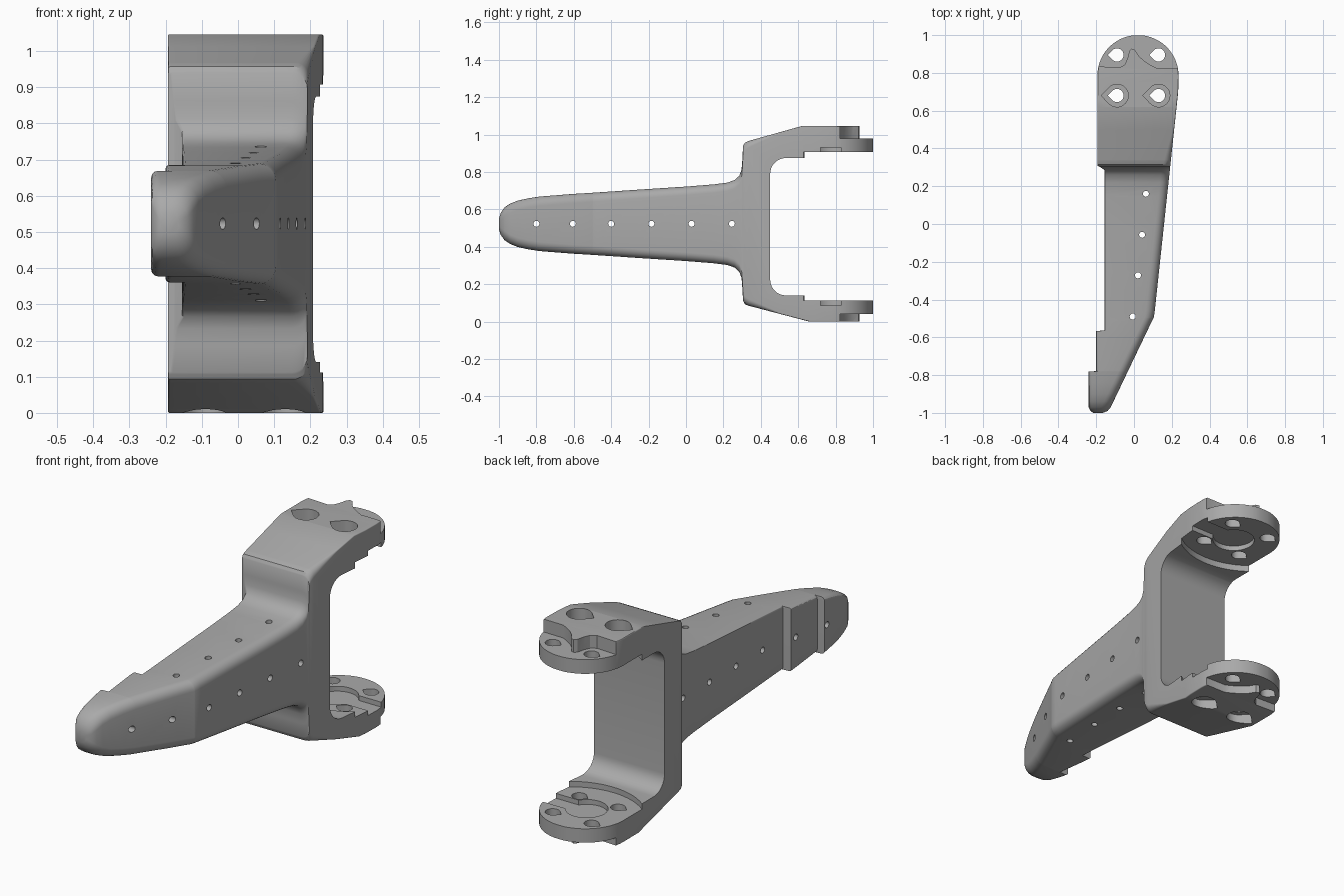
import bpy, bmesh, math
from mathutils import Vector

if "Cube" in bpy.data.objects:
    bpy.data.objects.remove(bpy.data.objects["Cube"])

MID = 0.523            # mirror height of the long arm
CX, CY, CR = 0.021, 0.785, 0.215   # round mounting flange, seen from above

grey = bpy.data.materials.new("plain_grey")
grey.diffuse_color = (0.40, 0.40, 0.40, 1)
grey.use_nodes = True
grey.node_tree.nodes["Principled BSDF"].inputs["Base Color"].default_value = grey.diffuse_color


def interp(keys, y):
    for (a, va), (b, vb) in zip(keys, keys[1:]):
        if y <= b:
            return va + (vb - va) * max(0, (y - a) / (b - a))
    return keys[-1][1]


def make(name, bm):
    bmesh.ops.recalc_face_normals(bm, faces=bm.faces)
    me = bpy.data.meshes.new(name)
    bm.to_mesh(me)
    bm.free()
    ob = bpy.data.objects.new(name, me)
    bpy.context.collection.objects.link(ob)
    return ob


def prism(name, pts, lo, hi, axis="Z"):
    """Extrude a flat outline: (x, y) along Z, or (y, z) along X."""
    place = (lambda p, d: (p[0], p[1], d)) if axis == "Z" else (lambda p, d: (d, p[0], p[1]))
    bm = bmesh.new()
    a = [bm.verts.new(place(p, lo)) for p in pts]
    b = [bm.verts.new(place(p, hi)) for p in pts]
    bm.faces.new(a)
    bm.faces.new(b[::-1])
    for i in range(len(pts)):
        j = (i + 1) % len(pts)
        bm.faces.new((a[i], a[j], b[j], b[i]))
    return make(name, bm)


def arc(cx, cy, r, a0, a1, n):
    return [(cx + r * math.cos(math.radians(a0 + (a1 - a0) * i / n)),
             cy + r * math.sin(math.radians(a0 + (a1 - a0) * i / n))) for i in range(n + 1)]


def circle(cx, cy, r, n=16):
    return arc(cx, cy, r, 0, 360 - 360 / n, n - 1)


def teardrop(cx, cy, r):
    return arc(cx, cy, r, -135, 135, 20) + [(cx - 1.4 * r, cy)]


# Lofted body: key values along y for side profile and plan outline
half = [(-1, .03), (-.99, .06), (-.97, .088), (-.94, .108), (-.9, .124), (-.84, .137),
        (-.78, .146), (-.6, .16), (-.5, .166), (-.25, .183), (0, .199), (.15, .211), (.22, .22)]
flare = [(.26, .234), (.285, .257), (.297, .29), (.301, .34)]
top = [(y, MID + h) for y, h in half + flare] + [(.305, .94), (.315, .957), (.335, .966), (.62, 1.046), (1, 1.046)]
bot = [(y, MID - h) for y, h in half + flare] + [(.305, .112), (.315, .093), (.335, .085), (.66, 0), (1, 0)]
rim = [(CY + CR * math.sin(t), CR * math.cos(t)) for t in (math.radians(d) for d in range(0, 89, 6))]
right = [(-1, -.165), (-.99, -.14), (-.97, -.123), (-.94, -.109), (-.52, .092), (-.495, .105),
         (-.46, .110), (.7, .234)] + [(y, CX + w) for y, w in rim]
left = [(-1, -.215), (-.99, -.23), (-.97, -.24), (-.781, -.24), (-.779, -.2), (-.566, -.2),
        (-.564, -.155), (.285, -.155), (.301, -.178), (.308, -.193), (.7, -.194)] + [(y, CX - w) for y, w in rim]
round_r = [(-1, .05), (.3, .045), (.34, .035), (.5, .006), (1, .004)]
round_l = [(-1, .03), (-.79, .02), (-.7, .01), (1, .004)]


def section(y):
    xl, xr, zt, zb = (interp(k, y) for k in (left, right, top, bot))
    lim = 0.45 * min(xr - xl, zt - zb)
    r, s = min(interp(round_r, y), lim), min(interp(round_l, y), lim)
    pts = arc(xr - r, zt - r, r, 90, 0, 6) + arc(xr - r, zb + r, r, 0, -90, 6)
    pts += arc(xl + s, zb + s, s, -90, -180, 3) + arc(xl + s, zt + s * -1, s, 180, 90, 3)
    return [Vector((x, y, z)) for x, z in pts]


ys = sorted({round(k[0], 4) for t in (top, bot, left, right, round_r) for k in t if k[0] <= rim[-1][0]})
bm = bmesh.new()
rings = [[bm.verts.new(p) for p in section(y)] for y in ys]
for a, b in zip(rings, rings[1:]):
    for i in range(len(a)):
        j = (i + 1) % len(a)
        bm.faces.new((a[i], a[j], b[j], b[i]))
bm.faces.new(rings[0])
bm.faces.new(rings[-1])
bracket = make("arm_bracket", bm)
bracket.data.materials.append(grey)

cutters = []
# Space inside the fork, with filleted corners
z0, z1, f = .14, .875, .085
cutters.append(prism("fork_gap", [(1.2, z0)] + [(1.2, z1)] + arc(.45 + f, z1 - f, f, 90, 180, 8)
                     + arc(.45 + f, z0 + f, f, 180, 270, 8), -.5, .5, "X"))
# Flange inner faces, ending in a curved step
cutters.append(prism("flange_step", [(.4, 1.2), (-.4, 1.2)] + [(-.4, .655)]
                     + arc(CX, .91, .35, 215, 325, 20) + [(.4, .655)], .112, .907))
# Round pocket with a slot to the right side
a = math.degrees(math.asin(.055 / .1))
cutters.append(prism("flange_pocket", arc(CX, .775, .1, a, 360 - a, 24) + [(.4, .72), (.4, .83)], .087, .932))
# Outer boss trimmed around the rear holes, leaving a central cusp
edge = [(-.4, .835), (-.2, .835), (-.075, .828), (-.048, .845), (-.035, .875), (-.025, .915), (-.012, .928),
        (.005, .922), (.025, .89), (.055, .862), (.09, .84), (.12, .825), (.4, .82)]
for lo, hi in ((.98, 1.3), (-.3, .041)):
    cutters.append(prism("boss_trim", edge + [(.4, 1.2), (-.4, 1.2)], lo, hi))
# Teardrop bolt holes, the front pair countersunk from outside
for x in (-.09, .13):
    for y in (.68, .895):
        cutters.append(prism("bolt_hole", teardrop(x, y, .035), -.3, 1.3))
    for lo, hi in ((.972, 1.3), (-.3, .05)):
        cutters.append(prism("counterbore", teardrop(x, .68, .06), lo, hi))
# Pin holes through the arm, sideways and upright
for y in (-.8, -.605, -.4, -.185, .03, .245):
    cutters.append(prism("side_pin_hole", circle(y, MID, .016), -.5, .5, "X"))
for x, y in ((.063, .16), (.043, -.057), (.021, -.272), (-.007, -.49)):
    cutters.append(prism("upright_pin_hole", circle(x, y, .016), -.3, 1.3))

for c in cutters:
    m = bracket.modifiers.new(c.name, "BOOLEAN")
    m.operation, m.solver, m.object = "DIFFERENCE", "EXACT", c
dg = bpy.context.evaluated_depsgraph_get()
result = bpy.data.meshes.new_from_object(bracket.evaluated_get(dg))
bracket.modifiers.clear()
bracket.data = result
for c in cutters:
    bpy.data.objects.remove(c)
result.materials.clear()
result.materials.append(grey)
for p in result.polygons:
    p.material_index = 0

bpy.ops.object.select_all(action="DESELECT")
bracket.select_set(True)
bpy.context.view_layer.objects.active = bracket
bpy.ops.object.shade_smooth_by_angle(angle=math.radians(30))
